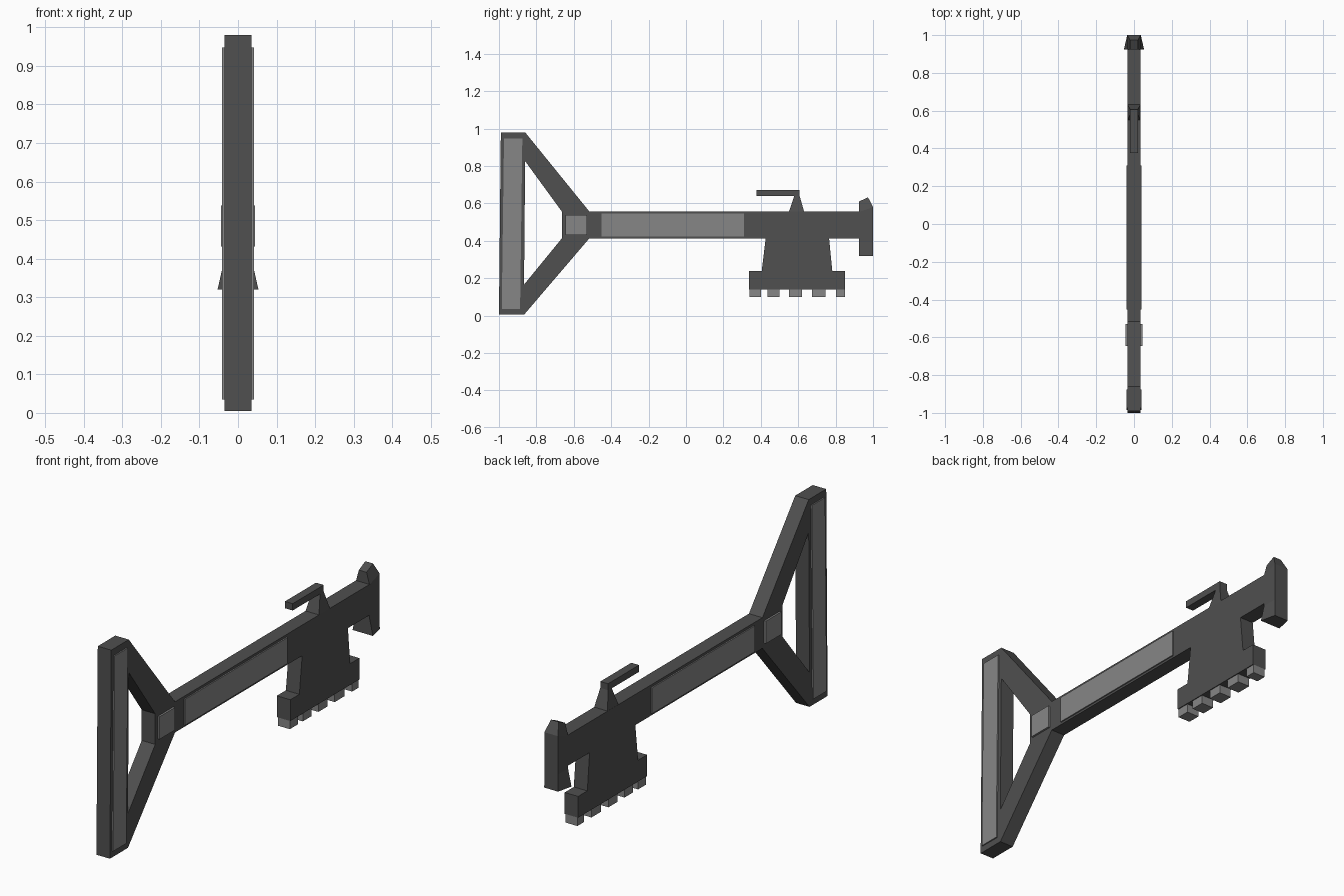
import bpy, bmesh
from mathutils import Vector

cube = bpy.data.objects.get("Cube")
if cube:
    bpy.data.objects.remove(cube, do_unlink=True)


def material(name, value):
    mat = bpy.data.materials.new(name)
    mat.use_nodes = True
    colour = (value, value, value, 1)
    mat.diffuse_color = colour
    node = mat.node_tree.nodes["Principled BSDF"]
    node.inputs["Base Color"].default_value = colour
    node.inputs["Roughness"].default_value = 0.8
    return mat


DARK = material("dark grey", 0.08)
LIGHT = material("light grey", 0.24)
HALF = 0.035


def finish(bm, name, mat):
    bmesh.ops.recalc_face_normals(bm, faces=bm.faces)
    mesh = bpy.data.meshes.new(name)
    bm.to_mesh(mesh)
    bm.free()
    mesh.materials.append(mat)
    obj = bpy.data.objects.new(name, mesh)
    bpy.context.collection.objects.link(obj)
    return obj


def slab(name, loops, mat, x0=-HALF, x1=HALF):
    """Extrude a (y, z) outline, with optional hole loops, from x0 to x1."""
    bm = bmesh.new()
    edges = []
    for loop in loops:
        verts = [bm.verts.new((x0, y, z)) for y, z in loop]
        edges += [bm.edges.new((v, verts[i - 1])) for i, v in enumerate(verts)]
    bmesh.ops.triangle_fill(bm, edges=edges, use_beauty=True, normal=(1, 0, 0))
    ext = bmesh.ops.extrude_face_region(bm, geom=bm.faces[:])
    moved = [g for g in ext["geom"] if isinstance(g, bmesh.types.BMVert)]
    bmesh.ops.translate(bm, verts=moved, vec=(x1 - x0, 0, 0))
    return finish(bm, name, mat)


def box(y0, y1, z0, z1):
    return [(y0, z0), (y1, z0), (y1, z1), (y0, z1)]


def loft(name, rings, mat):
    """Skin four-cornered rings; each corner pair is (half width, y, z)."""
    bm = bmesh.new()
    loops = []
    for front, back in rings:
        pts = [(-front[0], *front[1:]), front, back, (-back[0], *back[1:])]
        loops.append([bm.verts.new(Vector(p)) for p in pts])
    for a, b in zip(loops, loops[1:]):
        for i in range(4):
            bm.faces.new((a[i - 1], a[i], b[i], b[i - 1]))
    bm.faces.new(loops[0])
    bm.faces.new(loops[-1])
    return finish(bm, name, mat)


# Triangular bow with its opening
slab("bow", [
    [(-1, 0.005), (-0.866, 0.005), (-0.517, 0.413), (-0.517, 0.557),
     (-0.86, 0.98), (-0.99, 0.98)],
    [(-0.866, 0.166), (-0.664, 0.413), (-0.664, 0.557), (-0.86, 0.826)],
], DARK)

# Shaft and toothed bit holder in one outline
slab("shaft_and_bit", [[
    (-0.517, 0.413), (0.426, 0.413), (0.405, 0.24), (0.338, 0.24),
    (0.338, 0.14), (0.85, 0.14), (0.85, 0.24), (0.782, 0.24),
    (0.765, 0.413), (0.93, 0.413), (0.93, 0.557), (-0.517, 0.557)]], DARK)

# Teeth under the bit
for i, (y0, y1) in enumerate([(0.34, 0.4), (0.436, 0.5), (0.552, 0.62),
                              (0.673, 0.745), (0.802, 0.85)]):
    slab(f"tooth_{i + 1}", [box(y0, y1, 0.1, 0.14)], LIGHT, -0.031, 0.031)

# Raised plates on both sides
plates = {
    "bow_plate": ([(-0.985, 0.035), (-0.887, 0.035), (-0.875, 0.948),
                   (-0.973, 0.948)], 0.041),
    "hub_plate": (box(-0.645, -0.53, 0.432, 0.538), 0.044),
    "shaft_plate": (box(-0.452, 0.31, 0.423, 0.545), 0.041),
}
for name, (outline, reach) in plates.items():
    for side, sign in (("left", 1), ("right", -1)):
        slab(f"{name}_{side}", [outline], LIGHT, sign * HALF, sign * reach)

# Tapered post and pointer bar on top
loft("pointer_post", [
    ((HALF, 0.55, 0.555), (HALF, 0.632, 0.555)),
    ((0.02, 0.58, 0.642), (0.02, 0.607, 0.642))], DARK)
slab("pointer_bar", [box(0.377, 0.607, 0.64, 0.672)], DARK, -0.02, 0.02)

# Flared end piece with a narrowed crown
loft("end_piece", [
    ((0.053, 0.925, 0.32), (0.036, 1, 0.32)),
    ((HALF, 0.925, 0.4), (HALF, 1, 0.4)),
    ((HALF, 0.925, 0.555), (HALF, 1, 0.58)),
    ((0.02, 0.925, 0.61), (0.02, 0.973, 0.633))], DARK)
